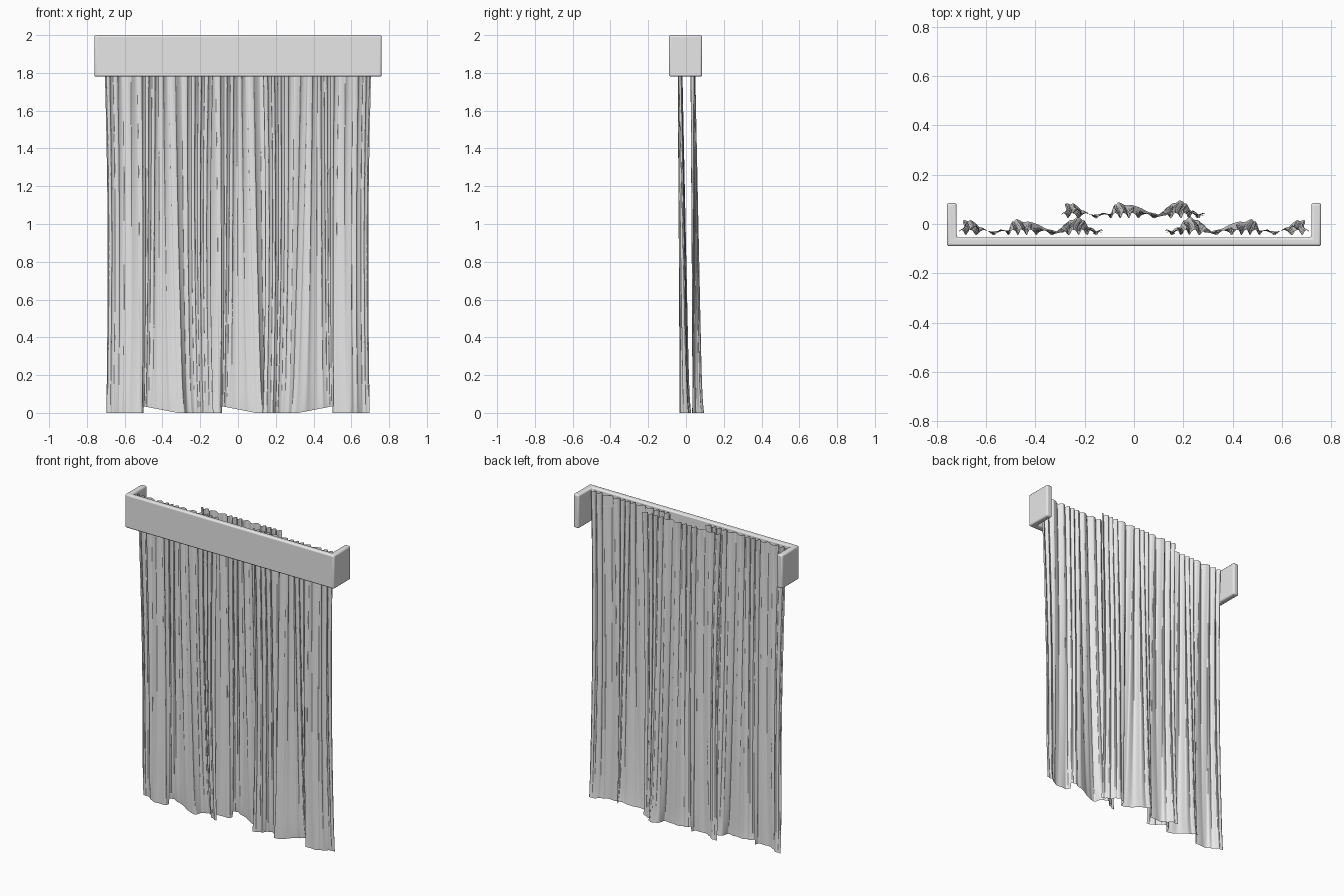
import bpy
import bmesh
from math import sin, pi, exp

cube = bpy.data.objects.get("Cube")
if cube:
    bpy.data.objects.remove(cube, do_unlink=True)

grey = bpy.data.materials.new("light_grey")
grey.use_nodes = True
grey.diffuse_color = (0.8, 0.8, 0.8, 1)
grey.node_tree.nodes["Principled BSDF"].inputs["Base Color"].default_value = (0.8, 0.8, 0.8, 1)


def add_object(name, bm):
    mesh = bpy.data.meshes.new(name)
    bm.to_mesh(mesh)
    bm.free()
    mesh.materials.append(grey)
    obj = bpy.data.objects.new(name, mesh)
    bpy.context.collection.objects.link(obj)
    return obj


def smooth(obj, angle):
    bpy.ops.object.select_all(action='DESELECT')
    obj.select_set(True)
    bpy.context.view_layer.objects.active = obj
    bpy.ops.object.shade_smooth_by_angle(angle=angle)


# Pelmet: a U-shaped outline extruded upwards, with rounded edges
outline = [(-0.76, -0.09), (0.76, -0.09), (0.76, 0.085), (0.72, 0.085),
           (0.72, -0.055), (-0.72, -0.055), (-0.72, 0.085), (-0.76, 0.085)]
bm = bmesh.new()
base = bm.faces.new([bm.verts.new((x, y, 1.78)) for x, y in outline])
top = bmesh.ops.extrude_face_region(bm, geom=[base])["geom"]
bmesh.ops.translate(bm, vec=(0, 0, 0.22),
                    verts=[v for v in top if isinstance(v, bmesh.types.BMVert)])
bmesh.ops.recalc_face_normals(bm, faces=bm.faces)
pelmet = add_object("pelmet", bm)
bevel = pelmet.modifiers.new("rounded_edges", 'BEVEL')
bevel.width = 0.01
bevel.segments = 3
smooth(pelmet, 0.9)

# Cross-section of the large folds at the hem, from outer to inner edge
HEM = [(-0.695, 0.012), (-0.665, 0.014), (-0.625, -0.01), (-0.595, -0.03),
       (-0.56, -0.025), (-0.515, -0.032), (-0.503, -0.01), (-0.488, 0.015),
       (-0.455, 0.013), (-0.38, -0.006), (-0.31, -0.034), (-0.283, -0.028),
       (-0.27, 0.005), (-0.24, 0.023), (-0.21, 0.02), (-0.185, -0.01),
       (-0.155, -0.025), (-0.13, -0.037)]
MIDDLE = -0.415


def hem_point(u):
    """Smooth curve through the hem points."""
    s = u * (len(HEM) - 1)
    i = min(int(s), len(HEM) - 2)
    f = s - i
    a, b, c, d = (HEM[min(max(i + k, 0), len(HEM) - 1)] for k in (-1, 0, 1, 2))
    return [q + f * (r - p + f * (2 * p - 5 * q + 4 * r - s4 + f * (3 * (q - r) + s4 - p))) / 2
            for p, q, r, s4 in zip(a, b, c, d)]


def cloth_point(u, v):
    """Small pleats at the heading that merge into wide folds at the hem."""
    z = 1.99 * v ** 1.4
    t = z / 1.99
    wide = 0.85 * (1 - t) + 0.15 * exp(-z / 0.08)
    hx, hy = hem_point(u)
    phase = 2 * pi * (12 * u + 0.35 * sin(4.6 * pi * u) + 0.12 * (1 - t) * sin(9 * u))
    pleat = sin(phase) + 0.25 * sin(2 * phase + 1)
    x = (-0.71 + 0.585 * u) * (1 - wide) + hx * wide
    x += 0.005 * sin(2 * phase) * sin(pi * t) ** 0.5 if t < 1 else 0
    x = MIDDLE + (x - MIDDLE) * (1 - 0.045 * sin(pi * t))
    y = -0.032 * (1 - wide) + hy * wide + 0.0105 * pleat * (0.3 + 0.7 * t)
    # The hem lifts a little beside the middle fold
    if -0.5 < hx < -0.32:
        z += 0.035 * (-0.32 - hx) / 0.18 * exp(-z / 0.1)
    return x, y, z


def curtain(name, side=1, shift_x=0, shift_y=0, columns=200, rows=48):
    bm = bmesh.new()
    grid = []
    for r in range(rows + 1):
        row = []
        for c in range(columns + 1):
            x, y, z = cloth_point(c / columns, r / rows)
            row.append(bm.verts.new((side * x + shift_x, y + shift_y, z)))
        grid.append(row)
    for low, high in zip(grid, grid[1:]):
        for c in range(columns):
            quad = [low[c], low[c + 1], high[c + 1], high[c]]
            bm.faces.new(quad[::side])
    smooth(add_object(name, bm), pi)


# Two mirrored front curtains and one behind the gap
curtain("right_curtain")
curtain("left_curtain", side=-1)
curtain("back_curtain", shift_x=0.415, shift_y=0.068)
